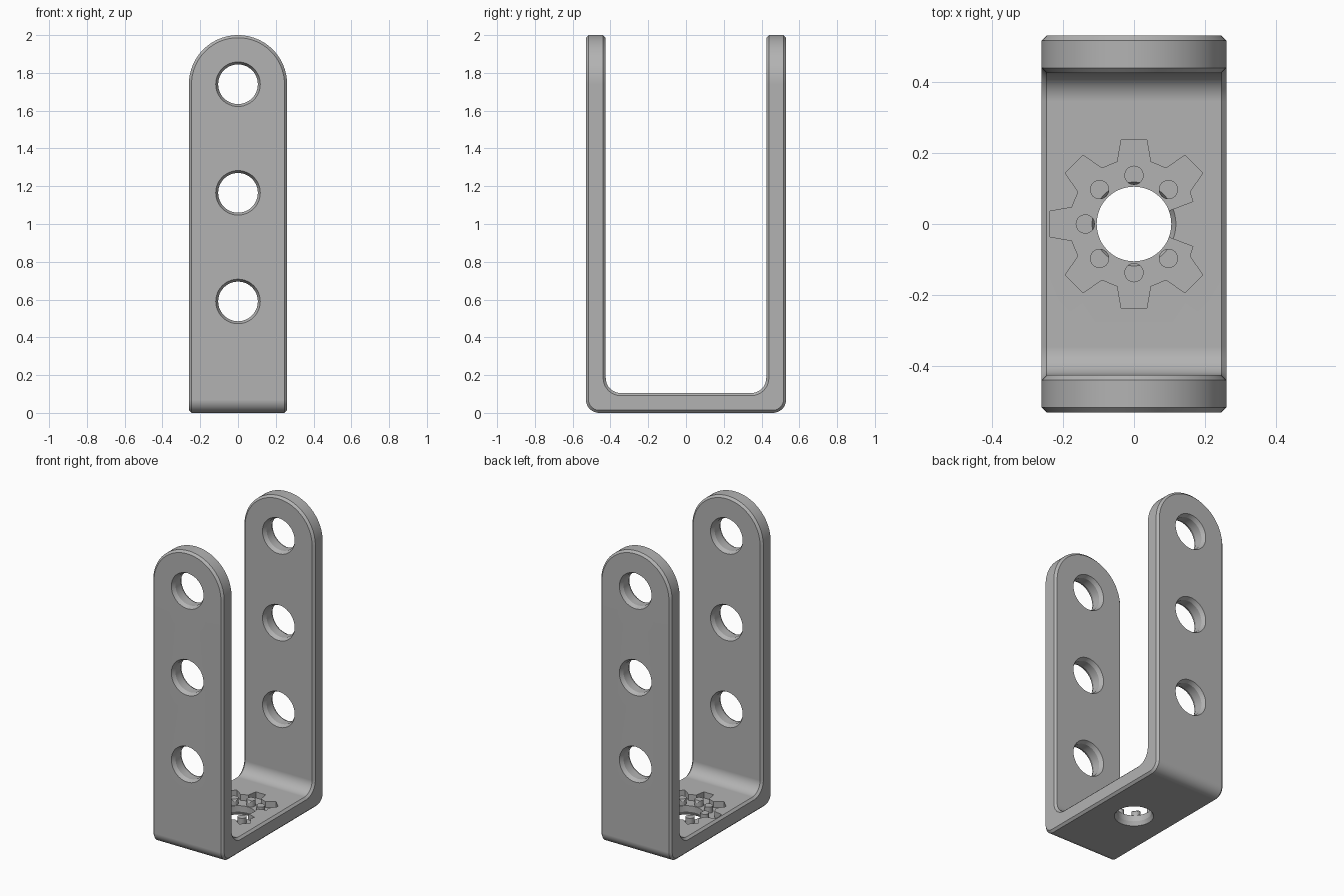
import bpy, bmesh
from math import sin, cos, radians, pi

cube = bpy.data.objects.get("Cube")
if cube:
    bpy.data.objects.remove(cube, do_unlink=True)

WIDTH, DEPTH, THICK, CHAMFER = 0.26, 0.53, 0.105, 0.014   # half width, half depth
ARC_Z = 2 - WIDTH                                         # centre of the rounded leg tops
HOLE_R, FLARE_R, FLARE_DEPTH = 0.105, 0.118, 0.025

grey = bpy.data.materials.new("grey metal")
grey.use_nodes = True
colour = (0.45, 0.45, 0.45, 1)
grey.diffuse_color = colour
grey.node_tree.nodes["Principled BSDF"].inputs["Base Color"].default_value = colour


def make_object(name, bm, helper=False):
    bmesh.ops.remove_doubles(bm, verts=bm.verts, dist=1e-5)
    bmesh.ops.recalc_face_normals(bm, faces=bm.faces)
    mesh = bpy.data.meshes.new(name)
    bm.to_mesh(mesh)
    bm.free()
    mesh.materials.append(grey)
    obj = bpy.data.objects.new(name, mesh)
    bpy.context.collection.objects.link(obj)
    obj.hide_render = helper
    return obj


def cut(target, cutter):
    mod = target.modifiers.new("cut", 'BOOLEAN')
    mod.operation, mod.solver, mod.object = 'DIFFERENCE', 'EXACT', cutter
    bpy.context.view_layer.objects.active = target
    bpy.ops.object.modifier_apply(modifier=mod.name)
    bpy.data.objects.remove(cutter, do_unlink=True)


def u_rows(y, floor, radius, centre_y, centre_z, half):
    """Rows (y, z, half width) along a U, from the front tip to the back tip."""
    rows = []
    for i in range(25):
        a = pi / 2 * (1 - i / 24)
        rows.append((-y, ARC_Z + half * sin(a), half * cos(a)))
    for i in range(9):
        a = pi / 2 * i / 8
        rows.append((-centre_y - radius * cos(a), centre_z - radius * sin(a), half))
    return rows + [(-r[0], r[1], r[2]) for r in reversed(rows)]


def u_bracket():
    c, ro, ri = CHAMFER, 0.07, 0.08
    yi = DEPTH - THICK
    outer = (DEPTH - ro, ro)
    inner = (yi - ri, THICK + ri)
    loops = [u_rows(DEPTH, 0, ro, *outer, WIDTH - c),
             u_rows(DEPTH - c, c, ro - c, *outer, WIDTH),
             u_rows(yi + c, THICK - c, ri + c, *inner, WIDTH),
             u_rows(yi, THICK, ri, *inner, WIDTH - c)]
    bm = bmesh.new()
    rings = []
    for section in zip(*loops):
        right = [(w, y, z) for y, z, w in section]
        left = [(-w, y, z) for y, z, w in reversed(section)]
        rings.append([bm.verts.new(p) for p in right + left])
    for a, b in zip(rings, rings[1:]):
        for i in range(8):
            j = (i + 1) % 8
            bm.faces.new((a[i], a[j], b[j], b[i]))
    # close the zero-width tips cleanly
    bmesh.ops.remove_doubles(bm, verts=bm.verts, dist=1e-5)
    bmesh.ops.dissolve_degenerate(bm, edges=bm.edges, dist=1e-6)
    boundary = [e for e in bm.edges if e.is_boundary]
    if boundary:
        bmesh.ops.holes_fill(bm, edges=boundary)
    return make_object("u_bracket", bm)


def lathe(profile, place, segments=48):
    """Closed turned solid from (radius, distance along axis) pairs."""
    bm = bmesh.new()
    rings = [[bm.verts.new(place(r * cos(2 * pi * k / segments),
                                 r * sin(2 * pi * k / segments), d))
              for k in range(segments)] for r, d in profile]
    for a, b in zip(rings, rings[1:]):
        for k in range(segments):
            n = (k + 1) % segments
            bm.faces.new((a[k], a[n], b[n], b[k]))
    bm.faces.new(rings[0])
    bm.faces.new(rings[-1])
    return make_object("hole_cutter", bm, True)


def flared(start, end):
    """Profile of a hole through a wall, countersunk at both faces."""
    over = 0.05
    return [(FLARE_R, start - over), (FLARE_R, start), (HOLE_R, start + FLARE_DEPTH),
            (HOLE_R, end - FLARE_DEPTH), (FLARE_R, end), (FLARE_R, end + over)]


def gear_recess():
    """Toothed pocket with a gap on the right side, leaving round pegs standing."""
    root, tip, low, high = 0.181, 0.241, THICK - 0.04, THICK + 0.05
    polar = [(0, 0), (root * 0.98, 21)]
    for a in range(45, 316, 45):
        polar += [(root, a - 15), (tip, a - 8.5), (tip, a + 8.5), (root, a + 15)]
    polar.append((root * 0.98, 339))
    bm = bmesh.new()
    face = bm.faces.new([bm.verts.new((r * cos(radians(a)), r * sin(radians(a)), low))
                         for r, a in polar])
    top = bmesh.ops.extrude_face_region(bm, geom=[face])["geom"]
    bmesh.ops.translate(bm, vec=(0, 0, high - low),
                        verts=[v for v in top if isinstance(v, bmesh.types.BMVert)])
    gear = make_object("gear_cutter", bm, True)
    for a in range(45, 316, 45):
        cx, cy = 0.137 * cos(radians(a)), 0.137 * sin(radians(a))
        cut(gear, lathe([(0.027, low - 0.05), (0.027, THICK)],
                        lambda u, v, d: (cx + u, cy + v, d), 24))
    return gear


bracket = u_bracket()

# toothed pocket and centre hole in the floor
cut(bracket, gear_recess())
cut(bracket, lathe(flared(0, THICK), lambda u, v, d: (u, v, d)))

# three holes through both legs
for z in (0.59, 1.165, ARC_Z):
    profile = flared(-DEPTH, THICK - DEPTH) + flared(DEPTH - THICK, DEPTH)
    cut(bracket, lathe(profile, lambda u, v, d: (u, d, z + v)))

# smooth curves with crisp chamfers
bpy.ops.object.select_all(action='DESELECT')
bracket.select_set(True)
bpy.context.view_layer.objects.active = bracket
bpy.ops.object.shade_smooth_by_angle(angle=radians(20))
normals = bracket.modifiers.new("weighted normals", 'WEIGHTED_NORMAL')
normals.keep_sharp = True
